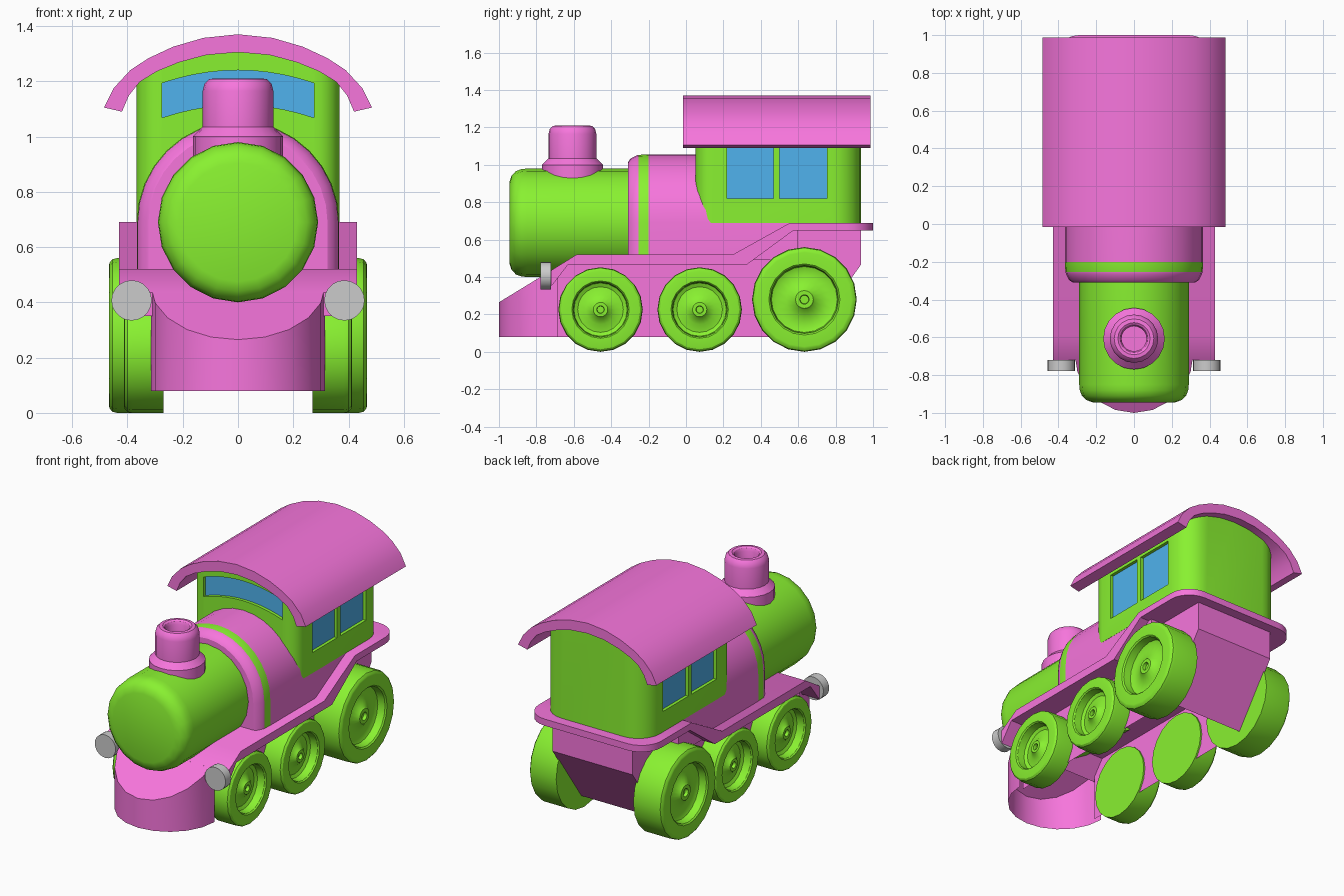
import bpy, bmesh, math
from mathutils import Matrix

if "Cube" in bpy.data.objects:
    bpy.data.objects.remove(bpy.data.objects["Cube"])


def material(name, rgb):
    m = bpy.data.materials.new(name)
    m.diffuse_color = (*rgb, 1)
    m.use_nodes = True
    m.node_tree.nodes["Principled BSDF"].inputs["Base Color"].default_value = m.diffuse_color
    return m


GREEN = material("green_paint", (0.25, 0.88, 0.03))
PINK = material("pink_paint", (0.93, 0.18, 0.72))
BLUE = material("blue_glass", (0.08, 0.45, 0.85))


def finish(name, bm, mats=(), smooth=True):
    bmesh.ops.recalc_face_normals(bm, faces=bm.faces)
    me = bpy.data.meshes.new(name)
    bm.to_mesh(me)
    bm.free()
    for m in mats:
        me.materials.append(m)
    ob = bpy.data.objects.new(name, me)
    bpy.context.collection.objects.link(ob)
    if smooth:
        bpy.ops.object.select_all(action='DESELECT')
        ob.select_set(True)
        bpy.context.view_layer.objects.active = ob
        bpy.ops.object.shade_smooth_by_angle(angle=math.radians(32))
    return ob


def revolve(name, profile, matrix, mats=(), sides=20):
    """Spin (radius, height) points round z, then place with matrix."""
    bm = bmesh.new()
    vs = [bm.verts.new((r, 0, h)) for r, h in profile]
    es = [bm.edges.new(p) for p in zip(vs, vs[1:])]
    bmesh.ops.spin(bm, geom=vs + es, cent=(0, 0, 0), axis=(0, 0, 1),
                   angle=math.tau, steps=sides)
    bmesh.ops.remove_doubles(bm, verts=bm.verts, dist=1e-4)
    bm.transform(matrix)
    return finish(name, bm, mats)


def prism(bm, points, a, b, place):
    """Extrude a 2D outline between depths a and b; place(u, v, depth) -> xyz."""
    lo = [bm.verts.new(place(u, v, a)) for u, v in points]
    hi = [bm.verts.new(place(u, v, b)) for u, v in points]
    bm.faces.new(lo)
    bm.faces.new(hi[::-1])
    n = len(points)
    for i in range(n):
        bm.faces.new((lo[i], hi[i], hi[(i + 1) % n], lo[(i + 1) % n]))


def along_x(u, v, d):
    return (d, u, v)


def along_y(u, v, d):
    return (u, d, v)


def mirrored(half):
    """Half outline starting on the centre line -> full symmetric outline."""
    return [(-x, z) for x, z in half[:0:-1]] + half


def round_corners(bm, radius, test):
    edges = [e for e in bm.edges if (e.verts[0].co - e.verts[1].co).xy.length < 1e-5
             and test(e.verts[0].co)]
    bmesh.ops.bevel(bm, geom=edges, offset=radius, segments=6, profile=0.5, affect='EDGES')


def open_faces(bm, test):
    """Remove the faces whose every corner passes the test."""
    doomed = [f for f in bm.faces if all(test(v.co) for v in f.verts)]
    bmesh.ops.delete(bm, geom=doomed, context='FACES')


# front boiler drum
revolve("boiler_drum", [(0, -.945), (.215, -.945), (.25, -.933), (.276, -.91), (.287, -.88),
                        (.29, -.85), (.29, -.25), (0, -.25)],
        Matrix.Translation((0, 0, .69)) @ Matrix.Rotation(-math.pi / 2, 4, 'X'), [GREEN])

# arched firebox with rounded front edge and painted band
bm = bmesh.new()
rings = []
for y, inset in [(-.31, .042), (-.297, .022), (-.265, .006), (-.255, .003), (-.2, 0), (.6, 0)]:
    r = .366 - inset
    arc = [(r * math.cos(math.pi * i / 16), .69 + r * math.sin(math.pi * i / 16)) for i in range(17)]
    rings.append([bm.verts.new((x, y, z)) for x, z in [(r, .49)] + arc + [(-r, .49)]])
for k, (a, b) in enumerate(zip(rings, rings[1:])):
    for i in range(len(a)):
        j = (i + 1) % len(a)
        bm.faces.new((a[i], a[j], b[j], b[i])).material_index = int(k == 3)
bm.faces.new(rings[0])
bm.faces.new(rings[-1])
finish("firebox", bm, [PINK, GREEN])

# chimney
revolve("chimney", [(0, .85), (.163, .85), (.163, 1.0), (.128, 1.035), (.128, 1.165), (.121, 1.192),
                    (.105, 1.208), (.085, 1.21), (.074, 1.203), (.066, 1.185), (.066, 1.08), (0, 1.08)],
        Matrix.Translation((0, -.607, 0)), [PINK])

# cab shell with rounded corners, wider at the rear
bm = bmesh.new()
prism(bm, mirrored([(0, 1.32), (.2, 1.295), (.367, 1.215), (.367, .69)]), .05, .935, along_y)
round_corners(bm, .09, lambda co: abs(co.x) > .36 and co.y < .06)
round_corners(bm, .15, lambda co: abs(co.x) > .36 and co.y > .93)
cab = finish("cab", bm, [GREEN])

# window outlines: two on each side, one curved at the front
side_panes = [[(a, .82), (b, .82), (b, 1.12), (a, 1.12)] for a, b in [(.22, .467), (.5, .755)]]
arch = [(x, 1.24 - .62 * x * x) for x in [-.275 + .055 * i for i in range(11)]]
front_pane = arch + [(x, z - .125) for x, z in arch[::-1]]


def windows(name, depth_out, depth_in, mats):
    bm = bmesh.new()
    for s in (-1, 1):
        for pane in side_panes:
            prism(bm, pane, s * (.367 + depth_out), s * (.367 - depth_in), along_x)
    prism(bm, front_pane, .05 - depth_out, .05 + depth_in, along_y)
    return finish(name, bm, mats, smooth=False)


# cut window recesses, then set the glass in them
cutter = windows("window_cutter", .05, .03, [GREEN])
cutter.hide_render = True
mod = cab.modifiers.new("window_recess", 'BOOLEAN')
mod.operation = 'DIFFERENCE'
mod.solver = 'EXACT'
mod.object = cutter
bpy.ops.object.select_all(action='DESELECT')
cab.select_set(True)
bpy.context.view_layer.objects.active = cab
bpy.ops.object.modifier_apply(modifier=mod.name)
bpy.data.objects.remove(cutter)
windows("window_glass", -.02, .035, [BLUE])

# curved roof
outer = [(0, 1.37), (.125, 1.357), (.235, 1.325), (.325, 1.283), (.39, 1.24), (.45, 1.175), (.485, 1.105)]
inner = [(0, 1.305), (.115, 1.295), (.215, 1.268), (.295, 1.235), (.355, 1.198), (.395, 1.148), (.42, 1.09)]
bm = bmesh.new()
prism(bm, mirrored(outer) + mirrored(inner)[::-1], -.015, .987, along_y)
finish("roof", bm, [PINK])

# stepped running board, rounded at the rear
bm = bmesh.new()
prism(bm, [(-.72, .436), (-.585, .52), (.25, .52), (.556, .69), (1.0, .69), (1.0, .648),
           (.573, .648), (.326, .467), (-.63, .467), (-.72, .35)], -.43, .43, along_x)
round_corners(bm, .14, lambda co: co.y > .99)
finish("running_board", bm, [PINK])

# hollow chassis skirt between the wheels, open underneath and into the nose
bm = bmesh.new()
prism(bm, [(-.7, .08), (.66, .08), (.935, .465), (.935, .66), (.57, .66), (.31, .49), (-.62, .49),
           (-.7, .44)], -.28, .28, along_x)
open_faces(bm, lambda co: co.z < .09)
open_faces(bm, lambda co: co.y < -.69)
finish("chassis", bm, [PINK], smooth=False)

# rounded hollow nose with a sloping top
bm = bmesh.new()
plan = [(-.315 * math.cos(math.pi * i / 10), -.685 - .315 * math.sin(math.pi * i / 10)) for i in range(11)]
prism(bm, plan, 0, 1, lambda x, y, d: (x, y, .265 + .61 * (y + 1) if d else .08))
open_faces(bm, lambda co: co.z < .09)
open_faces(bm, lambda co: co.y > -.686)
finish("nose", bm, [PINK])

# wheels and front buffers on both sides; the rear wheels are wider
for side, s in (("left", -1), ("right", 1)):
    turn = Matrix.Rotation(s * math.pi / 2, 4, 'Y')
    for label, y, R, w in (("front", -.457, .226, .412), ("middle", .073, .226, .412),
                           ("rear", .633, .28, .467)):
        profile = [(0, .27), (R, .27), (R, w - .03), (R * .985, w - .012), (R * .94, w - .002), (R * .9, w),
                   (R * .68, w), (R * .65, w - .008), (R * .63, w - .055), (R * .54, w - .065),
                   (R * .35, w - .058), (R * .2, w - .035), (R * .17, w - .025), (R * .09, w - .025),
                   (R * .08, w - .045), (0, w - .045)]
        revolve(f"{label}_wheel_{side}", profile, Matrix.Translation((0, y, R)) @ turn, [GREEN])
    revolve(f"buffer_{side}", [(0, -.028), (.073, -.028), (.073, .029), (0, .029)],
            Matrix.Translation((s * .385, -.749, .407)) @ Matrix.Rotation(math.pi / 2, 4, 'X'))
